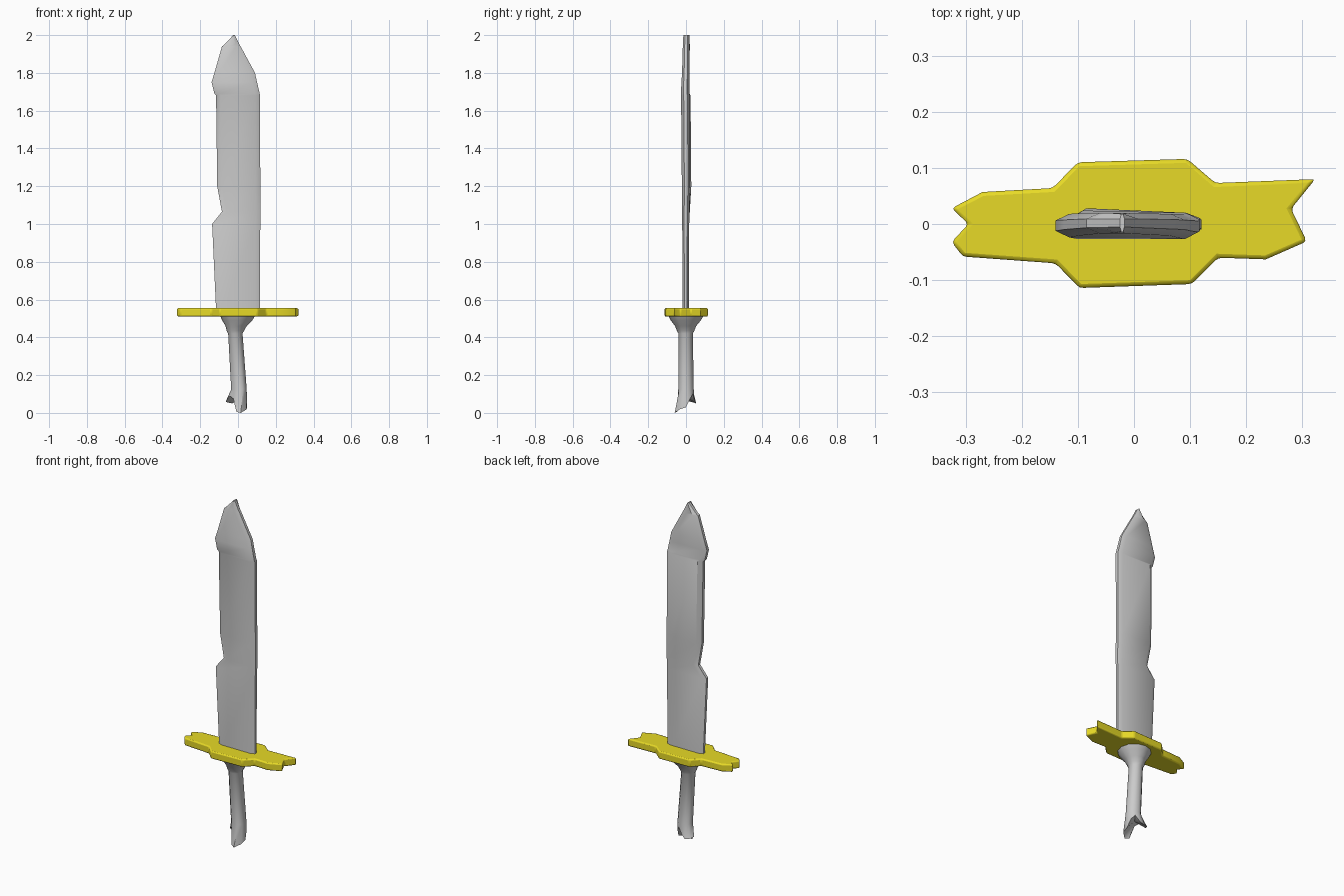
import bpy, bmesh, math


def finish(name, bm, angle):
    bmesh.ops.recalc_face_normals(bm, faces=bm.faces)
    mesh = bpy.data.meshes.new(name)
    bm.to_mesh(mesh)
    bm.free()
    obj = bpy.data.objects.new(name, mesh)
    bpy.context.collection.objects.link(obj)
    bpy.ops.object.select_all(action='DESELECT')
    bpy.context.view_layer.objects.active = obj
    obj.select_set(True)
    bpy.ops.object.shade_smooth_by_angle(angle=math.radians(angle))
    return obj


def loft(name, rings, angle, bottom_centre=None):
    """Skin a stack of equal-length rings and close both ends."""
    bm = bmesh.new()
    loops = [[bm.verts.new(p) for p in ring] for ring in rings]
    n = len(loops[0])
    for a, b in zip(loops, loops[1:]):
        for i in range(n):
            j = (i + 1) % n
            bm.faces.new((a[i], a[j], b[j], b[i]))
    bm.faces.new(loops[-1])
    if bottom_centre:
        c = bm.verts.new(bottom_centre)
        for i in range(n):
            bm.faces.new((loops[0][(i + 1) % n], loops[0][i], c))
    else:
        bm.faces.new(loops[0][::-1])
    return finish(name, bm, angle)


# Blade: flat section with chamfered edges, chipped along the left side
def blade_ring(z, xl, xr, yf, yl, yr):
    d = min(0.025, (xr - xl) * 0.3)
    m = (yf + (yl + yr) / 2) / 2
    h = (yr - yf) * 0.22
    return [(xl, m - h, z), (xl + d, yf, z), (xr - d, yf, z), (xr, m - h, z),
            (xr, m + h, z), (xr - d, yr, z), (xl + d, yl, z), (xl, m + h, z)]


blade_sections = [  # z, left x, right x, front y, back y left, back y right
    (0.52, -0.115, 0.115, -0.018, 0.016, 0.016),
    (1.00, -0.137, 0.118, -0.020, 0.017, 0.017),
    (1.065, -0.085, 0.120, -0.021, 0.020, 0.018),
    (1.20, -0.110, 0.118, -0.022, 0.028, 0.020),
    (1.68, -0.116, 0.117, -0.026, 0.024, 0.020),
    (1.69, -0.125, 0.115, -0.027, 0.018, 0.018),
    (1.75, -0.140, 0.101, -0.024, 0.018, 0.018),
    (1.80, -0.125, 0.090, -0.021, 0.019, 0.018),
    (1.94, -0.085, 0.014, -0.017, 0.020, 0.019),
    (1.95, -0.072, 0.008, -0.017, 0.020, 0.019),
    (2.00, -0.025, -0.017, -0.014, 0.018, 0.018),
]
loft("blade", [blade_ring(*s) for s in blade_sections], 35)

# Guard: bevelled plate with notched ends
outline = [(-0.325, 0.028), (-0.295, 0.0), (-0.325, -0.032), (-0.305, -0.058),
           (-0.14, -0.07), (-0.097, -0.114), (0.103, -0.107), (0.15, -0.06),
           (0.235, -0.063), (0.308, -0.031), (0.28, 0.027), (0.323, 0.08),
           (0.145, 0.073), (0.095, 0.116), (-0.1, 0.11), (-0.145, 0.064),
           (-0.27, 0.057)]
guard = loft("guard", [[(x, y, z) for x, y in outline] for z in (0.51, 0.555)], 35)
bevel = guard.modifiers.new("soft_edges", 'BEVEL')
bevel.width = 0.007
bevel.segments = 2
gold = bpy.data.materials.new("gold")
gold.diffuse_color = (0.8, 0.7, 0.02, 1)
guard.data.materials.append(gold)


# Handle: leaning grip flaring into the guard, split into prongs at the foot
def circle(z, cx, cy, r, n=12):
    return [(cx + r * math.cos(2 * math.pi * i / n),
             cy + r * math.sin(2 * math.pi * i / n), z) for i in range(n)]


broken_end = [(0.048, 0.0, 0.03), (0.040, 0.022, 0.075), (0.022, 0.036, 0.10),
              (-0.005, 0.045, 0.065), (-0.03, 0.054, 0.05), (-0.055, 0.042, 0.055),
              (-0.065, 0.018, 0.06), (-0.044, -0.006, 0.09), (-0.025, -0.025, 0.075),
              (-0.008, -0.048, 0.005), (0.015, -0.06, 0.0), (0.045, -0.035, 0.018)]
handle_rings = [broken_end,
                circle(0.125, 0.005, 0.0, 0.041),
                circle(0.42, -0.014, -0.002, 0.038),
                circle(0.435, -0.014, -0.002, 0.046),
                circle(0.46, -0.010, -0.002, 0.056),
                circle(0.49, -0.004, -0.001, 0.080),
                circle(0.515, -0.002, 0.0, 0.093)]
loft("handle", handle_rings, 45, bottom_centre=(-0.004, 0.0, 0.085))
